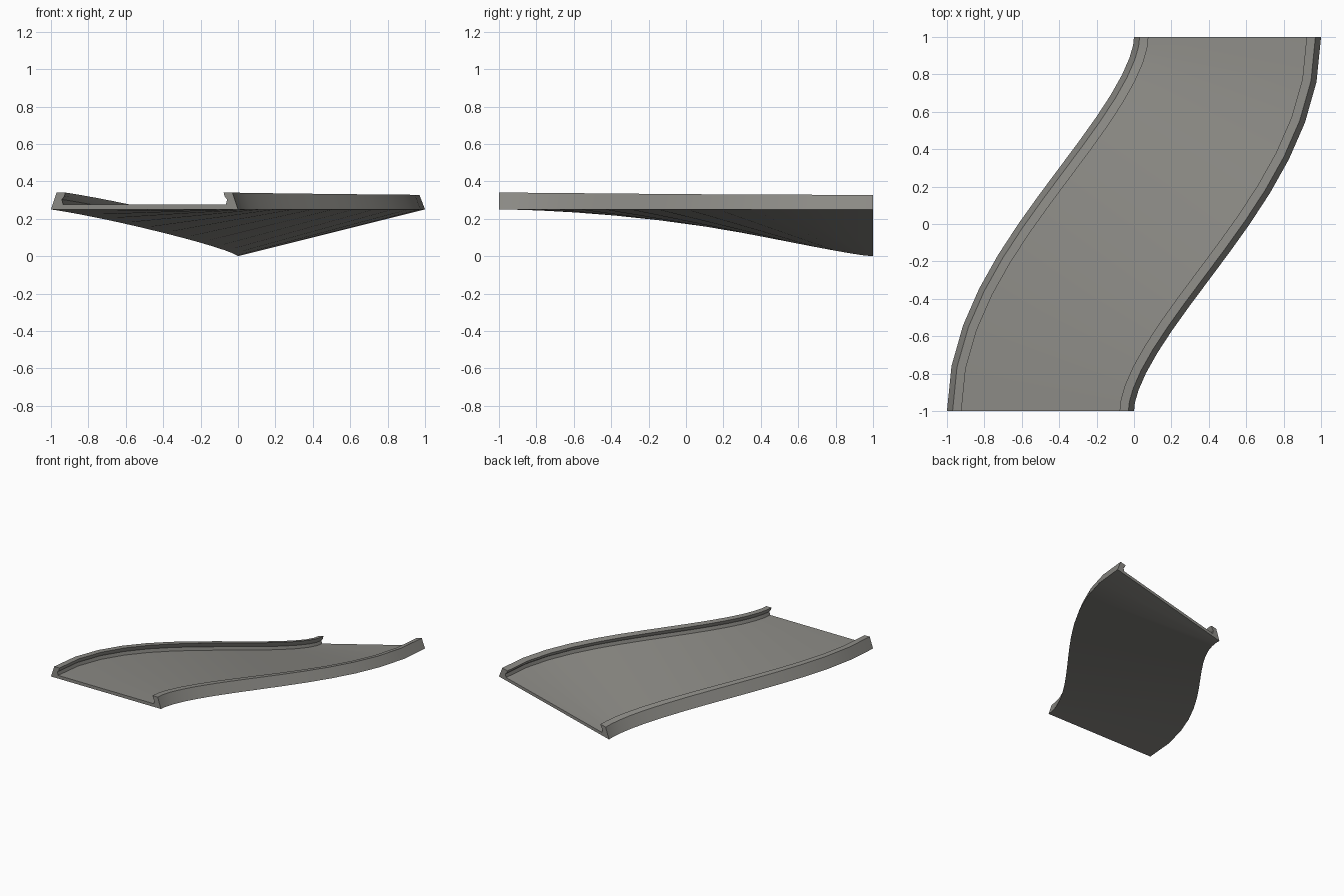
import bpy, bmesh, math

if "Cube" in bpy.data.objects:
    bpy.data.objects.remove(bpy.data.objects["Cube"])

SEGMENTS = 14     # steps along the S-curve
BASE = 0.25       # height of the level underside
DROP = 0.25       # how far the left edge sinks at the far end

# one colour for the whole piece
grey = bpy.data.materials.new("warm_grey")
grey.diffuse_color = (0.26, 0.255, 0.235, 1)
grey.use_nodes = True
grey.node_tree.nodes["Principled BSDF"].inputs["Base Color"].default_value = grey.diffuse_color

# half cross-section: (distance in from the outer edge, height above underside)
half = [(0.0, 0.0), (0.03, 0.09), (0.077, 0.09), (0.072, 0.07),
        (0.058, 0.053), (0.065, 0.026)]
left = [(-0.5 + d, h) for d, h in half]
profile = left + [(-u, h) for u, h in reversed(left)]


def section(t):
    """Cross-section points across the path at t, banked towards the left."""
    s = t * t * (3 - 2 * t)
    cx, cy = -0.5 + s, -1 + 2 * t
    a = math.atan(3 * t * (1 - t))
    pts = []
    for u, h in profile:
        z = BASE - DROP * s * (0.5 - u) + h * (1 - 0.05 * s)
        pts.append((cx + u * math.cos(a), cy - u * math.sin(a), z))
    return pts


# banked track: sections lofted along the S-curve
bm = bmesh.new()
rings = [[bm.verts.new(p) for p in section(i / SEGMENTS)]
         for i in range(SEGMENTS + 1)]
n = len(profile)
for a, b in zip(rings, rings[1:]):
    for j in range(n):
        k = (j + 1) % n
        bm.faces.new((a[j], a[k], b[k], b[j]))
# end caps
bm.faces.new(rings[0])
bm.faces.new(rings[-1][::-1])
bmesh.ops.recalc_face_normals(bm, faces=bm.faces)

mesh = bpy.data.meshes.new("banked_curve_track")
bm.to_mesh(mesh)
bm.free()
mesh.materials.append(grey)
track = bpy.data.objects.new("banked_curve_track", mesh)
bpy.context.collection.objects.link(track)

# smooth along the curve, crisp profile edges
bpy.context.view_layer.objects.active = track
track.select_set(True)
bpy.ops.object.shade_smooth_by_angle(angle=math.radians(25))
